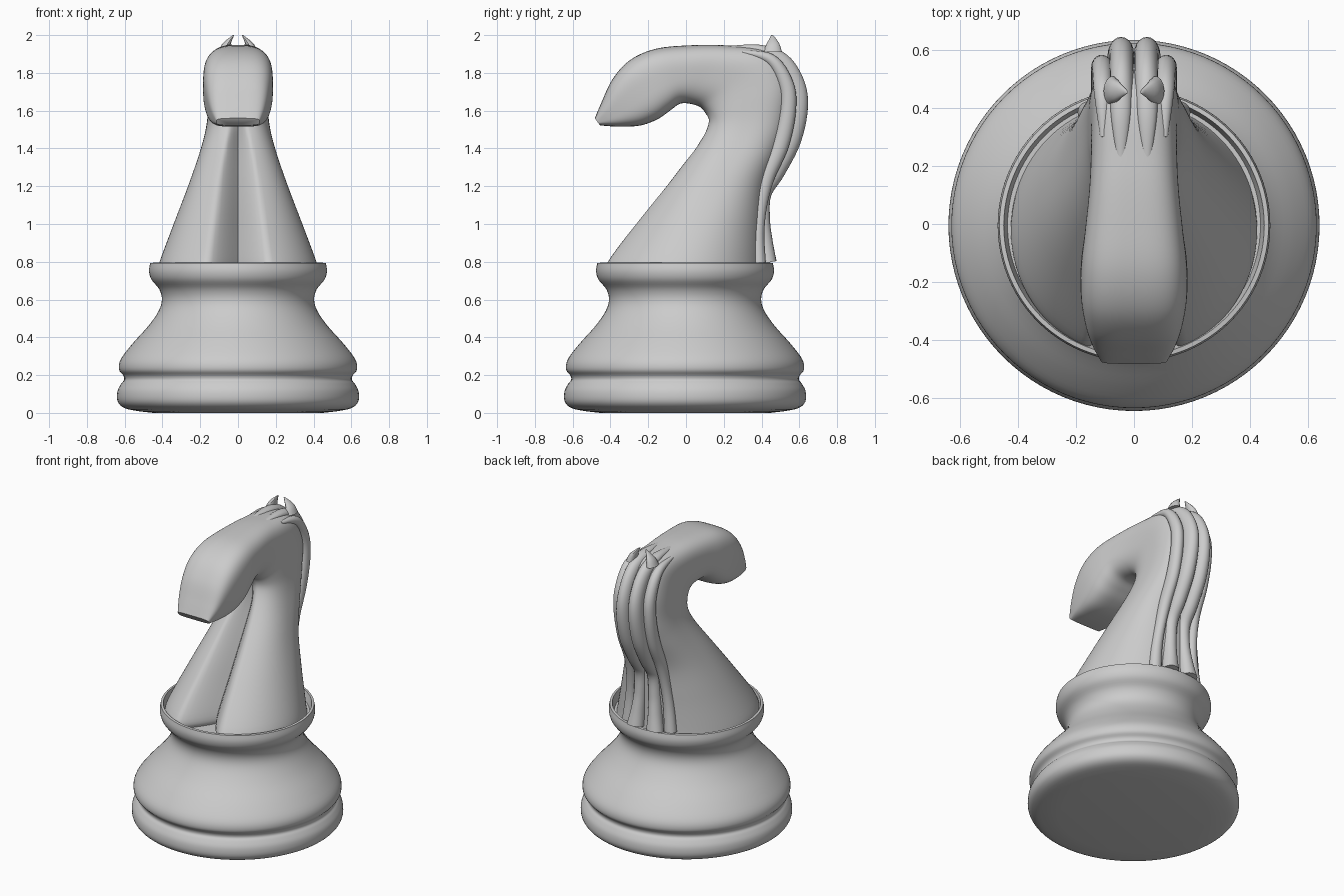
import bpy, bmesh, math


def smooth_path(points, steps):
    """Catmull-Rom interpolation of tuples of any length."""
    out = []
    last = len(points) - 1
    for i in range(last):
        a, b, c, d = (points[max(0, min(last, i + k))] for k in (-1, 0, 1, 2))
        for s in range(steps):
            t = s / steps
            out.append(tuple(
                0.5 * (2 * q + (r - p) * t + (2 * p - 5 * q + 4 * r - v) * t * t
                       + (3 * q - p - 3 * r + v) * t ** 3)
                for p, q, r, v in zip(a, b, c, d)))
    out.append(tuple(points[-1]))
    return out


def skin(name, rings, angle=40):
    """Bridge equal-length rings into a capped, smooth-shaded solid."""
    bm = bmesh.new()
    loops = [[bm.verts.new(p) for p in ring] for ring in rings]
    n = len(loops[0])
    for lo, hi in zip(loops, loops[1:]):
        for i in range(n):
            j = (i + 1) % n
            bm.faces.new((lo[i], lo[j], hi[j], hi[i]))
    bm.faces.new(loops[0][::-1])
    bm.faces.new(loops[-1])
    bmesh.ops.recalc_face_normals(bm, faces=bm.faces)
    mesh = bpy.data.meshes.new(name)
    bm.to_mesh(mesh)
    bm.free()
    obj = bpy.data.objects.new(name, mesh)
    bpy.context.collection.objects.link(obj)
    bpy.ops.object.select_all(action='DESELECT')
    obj.select_set(True)
    bpy.context.view_layer.objects.active = obj
    bpy.ops.object.shade_smooth_by_angle(angle=math.radians(angle))
    return obj


def strand(name, points, steps=6, sides=20):
    """Tapered elliptical tube: points are (x, y, z, half width, half thickness)."""
    path = smooth_path(points, steps)
    rings = []
    for i, (x, y, z, rx, rn) in enumerate(path):
        p, q = path[max(0, i - 1)], path[min(len(path) - 1, i + 1)]
        ty, tz = q[1] - p[1], q[2] - p[2]
        size = math.hypot(ty, tz) or 1
        ny, nz = -tz / size, ty / size
        ring = []
        for k in range(sides):
            a = 2 * math.pi * k / sides
            ring.append((x + rx * math.cos(a),
                         y + ny * rn * math.sin(a), z + nz * rn * math.sin(a)))
        rings.append(ring)
    return skin(name, rings)


# Turned base with a recessed top
profile = smooth_path([
    (0.52, 0.008), (0.6, 0.025), (0.637, 0.06), (0.638, 0.115), (0.618, 0.155),
    (0.603, 0.175), (0.607, 0.198), (0.63, 0.23), (0.62, 0.285), (0.56, 0.365),
    (0.475, 0.46), (0.42, 0.54), (0.403, 0.6), (0.417, 0.655), (0.458, 0.705),
    (0.471, 0.75), (0.465, 0.793)], 4)
profile = [(0.45, 0.0)] + profile + [(0.45, 0.795), (0.437, 0.74)]
skin("base", [[(r * math.cos(a), r * math.sin(a) - 0.005, z)
               for a in (2 * math.pi * k / 96 for k in range(96))]
              for r, z in profile])

# Neck and head: inner y, z, outer y, z, half width, squareness, groove depth, groove width
stations = [
    (-0.455, 0.74, 0.42, 0.74, 0.425, 2.0, 0.27, 0.17),
    (-0.45, 0.80, 0.415, 0.80, 0.415, 2.0, 0.27, 0.165),
    (-0.265, 1.03, 0.415, 1.00, 0.335, 2.1, 0.27, 0.13),
    (-0.08, 1.25, 0.43, 1.20, 0.255, 2.3, 0.25, 0.10),
    (0.05, 1.41, 0.50, 1.40, 0.195, 2.5, 0.20, 0.07),
    (0.11, 1.51, 0.54, 1.55, 0.166, 2.7, 0.10, 0.05),
    (0.115, 1.57, 0.55, 1.75, 0.155, 3.0, 0.0, 0.05),
    (0.08, 1.615, 0.46, 1.91, 0.148, 3.0, 0.0, 0.05),
    (0.03, 1.635, 0.22, 1.945, 0.153, 3.0, 0.0, 0.05),
    (-0.03, 1.637, 0.0, 1.945, 0.168, 3.0, 0.0, 0.05),
    (-0.085, 1.60, -0.17, 1.925, 0.182, 3.2, 0.0, 0.05),
    (-0.15, 1.555, -0.30, 1.865, 0.184, 3.4, 0.0, 0.05),
    (-0.24, 1.522, -0.39, 1.765, 0.17, 3.6, 0.0, 0.05),
    (-0.35, 1.515, -0.447, 1.645, 0.145, 3.8, 0.0, 0.05),
    (-0.455, 1.522, -0.483, 1.56, 0.115, 3.8, 0.0, 0.05)]


def power(value, exponent):
    return math.copysign(abs(value) ** exponent, value)


sections = []
for iy, iz, oy, oz, w, n, depth, gw in smooth_path(stations, 6):
    ring = []
    for k in range(96):
        a = 2 * math.pi * k / 96
        x = w * power(math.sin(a), 2 / n)
        u = 0.5 - 0.5 * power(math.cos(a), 2 / n)
        if math.cos(a) > 0:
            u += depth * max(0, 1 - abs(x) / gw) ** 1.25
        ring.append((x, iy + (oy - iy) * u, iz + (oz - iz) * u))
    sections.append(ring)
skin("neck_and_head", sections, 50)

# Mane locks and ears, mirrored left and right
for side, s in (("right", 1), ("left", -1)):
    strand("inner_mane_" + side, [(s * x, y, z, rx, rn) for x, y, z, rx, rn in [
        (0.045, 0.20, 1.93, 0.012, 0.01), (0.045, 0.38, 1.925, 0.035, 0.025),
        (0.043, 0.50, 1.86, 0.04, 0.05), (0.043, 0.572, 1.74, 0.042, 0.057),
        (0.045, 0.588, 1.61, 0.045, 0.057), (0.047, 0.552, 1.44, 0.047, 0.055),
        (0.047, 0.475, 1.28, 0.045, 0.05), (0.048, 0.41, 1.16, 0.04, 0.042),
        (0.053, 0.40, 1.02, 0.04, 0.045), (0.062, 0.412, 0.9, 0.044, 0.048),
        (0.072, 0.43, 0.795, 0.055, 0.05)]])
    strand("outer_mane_" + side, [(s * x, y, z, rx, rn) for x, y, z, rx, rn in [
        (0.105, 0.30, 1.91, 0.012, 0.01), (0.108, 0.45, 1.87, 0.03, 0.03),
        (0.11, 0.53, 1.74, 0.035, 0.04), (0.112, 0.54, 1.6, 0.036, 0.042),
        (0.112, 0.50, 1.42, 0.036, 0.045), (0.115, 0.43, 1.25, 0.035, 0.04),
        (0.125, 0.395, 1.1, 0.032, 0.035), (0.14, 0.38, 0.95, 0.035, 0.035),
        (0.155, 0.385, 0.795, 0.04, 0.038)]])
    strand("ear_" + side, [(s * x, y, z, rx, rn) for x, y, z, rx, rn in [
        (0.075, 0.46, 1.91, 0.03, 0.05), (0.06, 0.46, 1.955, 0.022, 0.034),
        (0.024, 0.456, 2.0, 0.004, 0.005)]], 5, 14)
